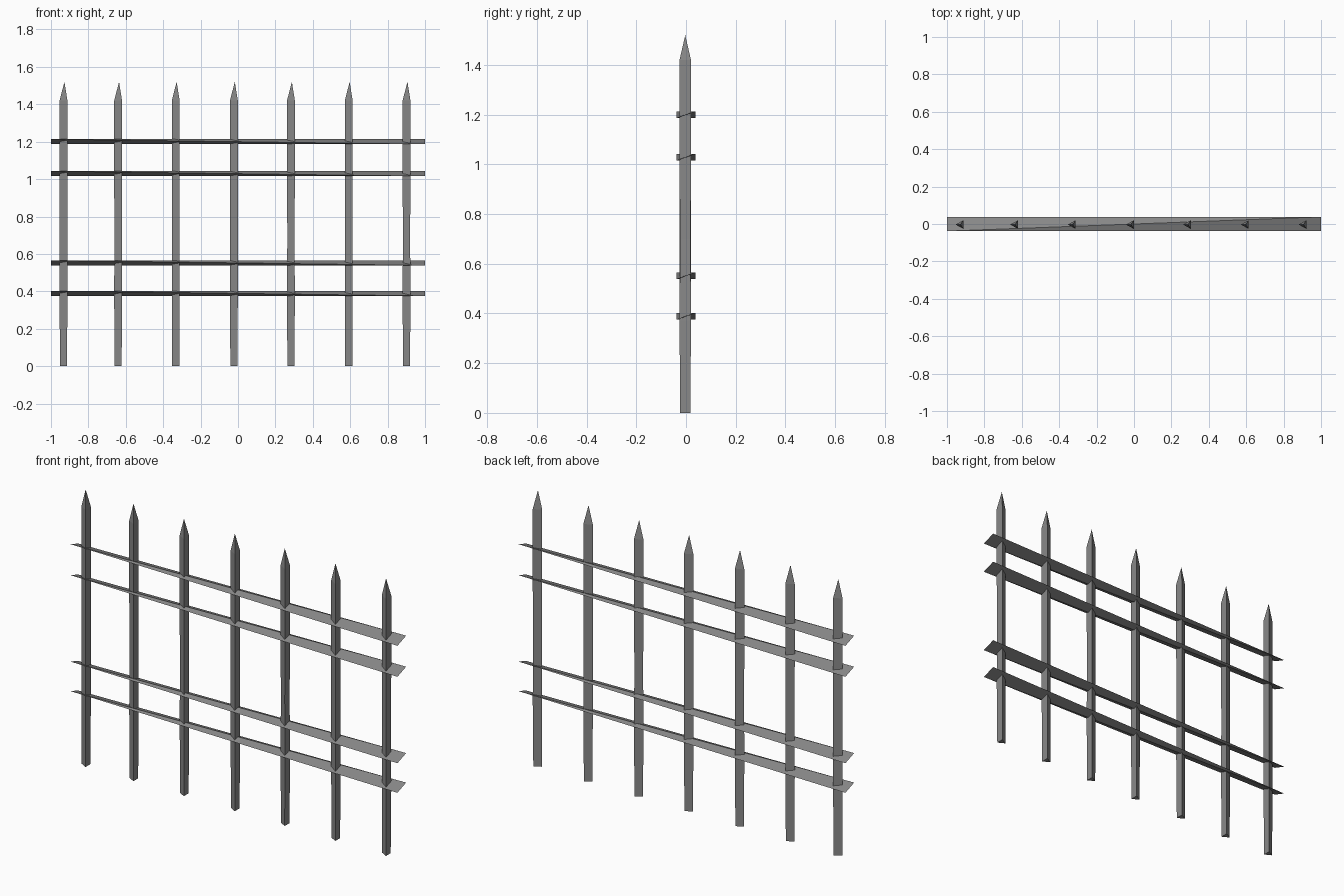
import bpy
import bmesh

old = bpy.data.objects.get("Cube")
if old:
    bpy.data.objects.remove(old, do_unlink=True)

# One grey for the whole fence
grey = bpy.data.materials.new("weathered_grey")
grey.use_nodes = True
colour = (0.25, 0.25, 0.25, 1)
grey.diffuse_color = colour
grey.node_tree.nodes["Principled BSDF"].inputs["Base Color"].default_value = colour


def finish(name, bm):
    bmesh.ops.recalc_face_normals(bm, faces=bm.faces)
    mesh = bpy.data.meshes.new(name)
    bm.to_mesh(mesh)
    bm.free()
    mesh.materials.append(grey)
    obj = bpy.data.objects.new(name, mesh)
    bpy.context.collection.objects.link(obj)


def add_post(name, x, waist):
    """Three-sided stake with a slightly hewn shaft and a sharpened tip."""
    bm = bmesh.new()
    rings = []
    for z, s in ((0, 0.9), (0.37, 1), (0.7, waist), (1.0, 1), (1.42, 1)):
        rings.append([bm.verts.new((x + dx * s, -0.003 + dy * s, z))
                      for dx, dy in ((-0.021, 0), (0.021, -0.023), (0.021, 0.023))])
    bm.faces.new(rings[0])
    for low, high in zip(rings, rings[1:]):
        for i in range(3):
            j = (i + 1) % 3
            bm.faces.new((low[i], low[j], high[j], high[i]))
    tip = bm.verts.new((x + 0.005, -0.003, 1.52))
    for i in range(3):
        bm.faces.new((rings[-1][i], rings[-1][(i + 1) % 3], tip))
    finish(name, bm)


def add_rail(name, z):
    """Split lath: a long sliver whose two ends tilt in opposite directions."""
    bm = bmesh.new()
    w, h = 0.038, 0.0135
    a, b, c, d = [bm.verts.new(p) for p in (
        (-1, -w, z + h), (1, w, z + h), (-1, w, z - h), (1, -w, z - h))]
    for face in ((a, b, c), (a, d, b), (a, c, d), (b, d, c)):
        bm.faces.new(face)
    finish(name, bm)


# Stakes
stakes = ((-0.933, 1), (-0.641, 0.95), (-0.333, 0.95), (-0.022, 1),
          (0.283, 0.92), (0.592, 1), (0.901, 0.92))
for n, (x, waist) in enumerate(stakes, 1):
    add_post(f"stake_{n}", x, waist)

# Rails in two pairs
for n, z in enumerate((0.389, 0.552, 1.029, 1.2), 1):
    add_rail(f"rail_{n}", z)
